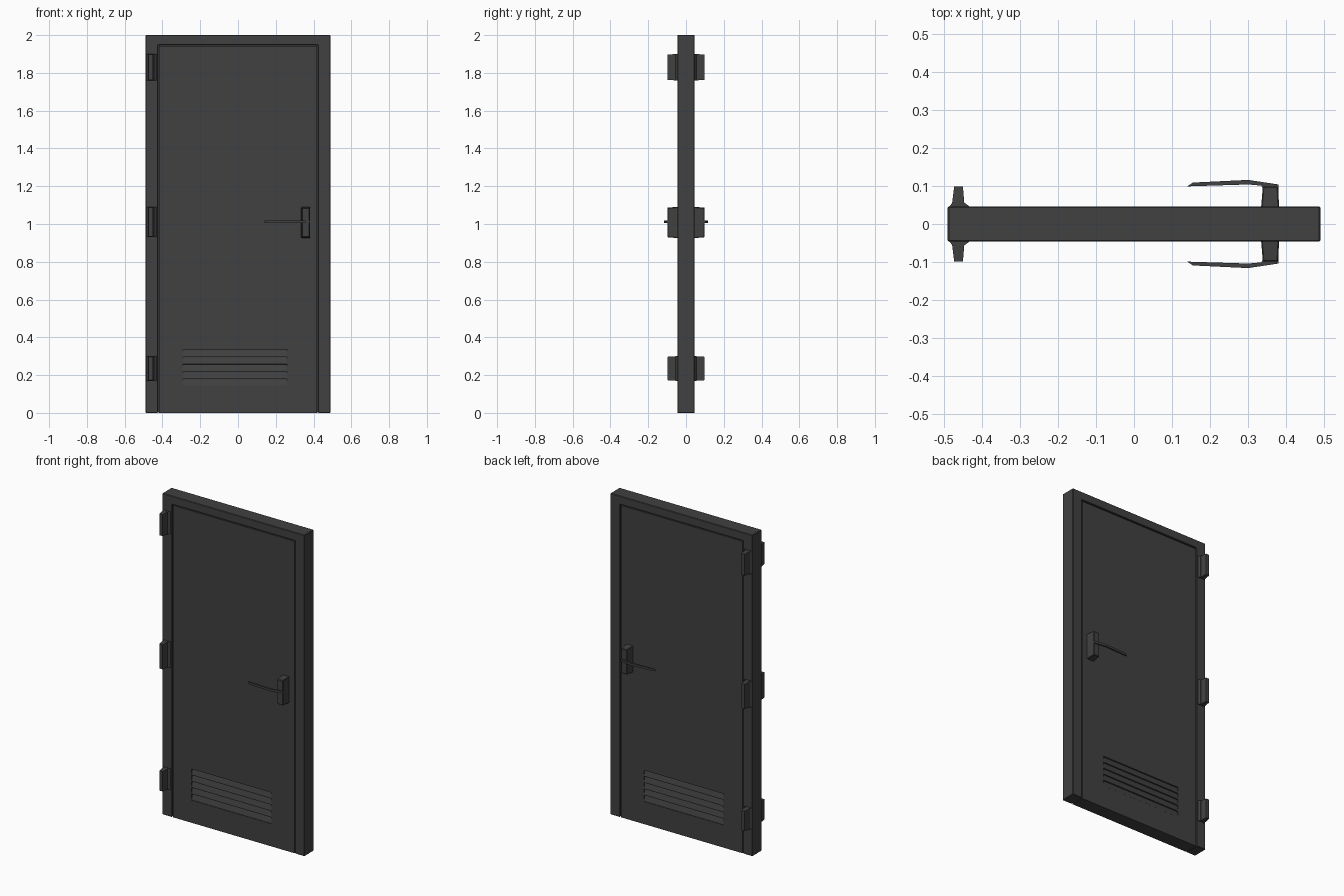
import bpy, bmesh

if "Cube" in bpy.data.objects:
    bpy.data.objects.remove(bpy.data.objects["Cube"])

def material(name, v):
    m = bpy.data.materials.new(name)
    m.diffuse_color = (v, v, v, 1)
    m.use_nodes = True
    m.node_tree.nodes["Principled BSDF"].inputs["Base Color"].default_value = m.diffuse_color
    return m

DARK = material("dark grey paint", 0.052)

def finish(name, bm):
    bmesh.ops.recalc_face_normals(bm, faces=bm.faces[:])
    me = bpy.data.meshes.new(name)
    bm.to_mesh(me)
    bm.free()
    me.materials.append(DARK)
    ob = bpy.data.objects.new(name, me)
    bpy.context.collection.objects.link(ob)
    return ob

def box(name, x, y, z):
    bm = bmesh.new()
    bmesh.ops.create_cube(bm, size=1)
    for v in bm.verts:
        v.co = [(a + b) / 2 + c * (b - a) for c, (a, b) in zip(v.co, (x, y, z))]
    return finish(name, bm)

def prism(name, pts, axis, lo, hi):
    """Extrude a 2D outline along y (axis 1) or z (axis 2)."""
    bm = bmesh.new()
    place = (lambda a, b, t: (a, t, b)) if axis == 1 else (lambda a, b, t: (a, b, t))
    f = bm.faces.new([bm.verts.new(place(a, b, lo)) for a, b in pts])
    ext = bmesh.ops.extrude_face_region(bm, geom=[f])
    for v in ext["geom"]:
        if isinstance(v, bmesh.types.BMVert):
            v.co[axis] = hi
    return finish(name, bm)

def bevel(ob, w):
    m = ob.modifiers.new("bevel", "BEVEL")
    m.width, m.segments = w, 1

def taper(name, base, tip, y0, y1):
    """Block between two rectangles (x0, x1, z0, z1) at depths y0 and y1."""
    bm = bmesh.new()
    rings = []
    for (x0, x1, z0, z1), y in ((base, y0), (tip, y1)):
        rings.append([bm.verts.new(p) for p in
                      ((x0, y, z0), (x1, y, z0), (x1, y, z1), (x0, y, z1))])
    a, b = rings
    bm.faces.new(a)
    bm.faces.new(b)
    for i in range(4):
        j = (i + 1) % 4
        bm.faces.new((a[i], a[j], b[j], b[i]))
    return finish(name, bm)

# Frame: two jambs and a header in one outline
frame = prism("frame", [(-0.49, 0), (-0.49, 2), (0.49, 2), (0.49, 0), (0.424, 0),
                        (0.424, 1.948), (-0.424, 1.948), (-0.424, 0)], 1, -0.046, 0.046)
bevel(frame, 0.003)

# Inner core closes the gap around the leaf
box("leaf_core", (-0.43, 0.43), (-0.03, 0.03), (0.001, 1.955))

# Door leaf with a shallow vent recess on both faces
leaf = box("door_leaf", (-0.418, 0.418), (-0.043, 0.043), (0, 1.942))
VX0, VX1, VZ0, VZ1 = -0.29, 0.26, 0.14, 0.335
for s, side in ((-1, "front"), (1, "back")):
    cutter = box("vent_cutter_" + side, (VX0, VX1), sorted((s * 0.034, s * 0.06)), (VZ0, VZ1))
    cutter.hide_render = True
    cutter.hide_set(True)
    m = leaf.modifiers.new("vent " + side, "BOOLEAN")
    m.operation, m.solver, m.object = "DIFFERENCE", "EXACT", cutter
bpy.context.view_layer.update()
dg = bpy.context.evaluated_depsgraph_get()
leaf.data = bpy.data.meshes.new_from_object(leaf.evaluated_get(dg))
leaf.modifiers.clear()
for side in ("front", "back"):
    bpy.data.objects.remove(bpy.data.objects["vent_cutter_" + side])

for s, side in ((-1, "front"), (1, "back")):
    # Vent slats, sloping outwards at the bottom
    n = 5
    h = (VZ1 - VZ0) / n
    for i in range(n):
        z = VZ0 + i * h
        taper(f"vent_slat_{side}_{i}", (VX0, VX1, z, z + h),
              (VX0, VX1, z + 0.001, z + 0.006), s * 0.033, s * 0.042)

    # Three hinges: flared foot and slim block
    for i, (z0, z1) in enumerate(((0.17, 0.30), (0.93, 1.09), (1.76, 1.90))):
        taper(f"hinge_foot_{side}_{i}", (-0.487, -0.43, z0, z1),
              (-0.478, -0.446, z0, z1), s * 0.044, s * 0.056)
        taper(f"hinge_{side}_{i}", (-0.479, -0.446, z0, z1),
              (-0.473, -0.450, z0 + 0.003, z1 - 0.003), s * 0.05, s * 0.098)

    # Handle block
    block = taper(f"handle_block_{side}", (0.334, 0.382, 0.925, 1.09),
                  (0.339, 0.379, 0.93, 1.085), s * 0.04, s * 0.099)
    bevel(block, 0.003)

    # Bent lever
    pts = [(0.14, 0.099), (0.155, 0.109), (0.30, 0.116), (0.38, 0.104),
           (0.38, 0.090), (0.34, 0.090), (0.335, 0.101), (0.30, 0.104)]
    prism(f"lever_{side}", [(x, s * y) for x, y in pts], 2, 1.005, 1.019)
